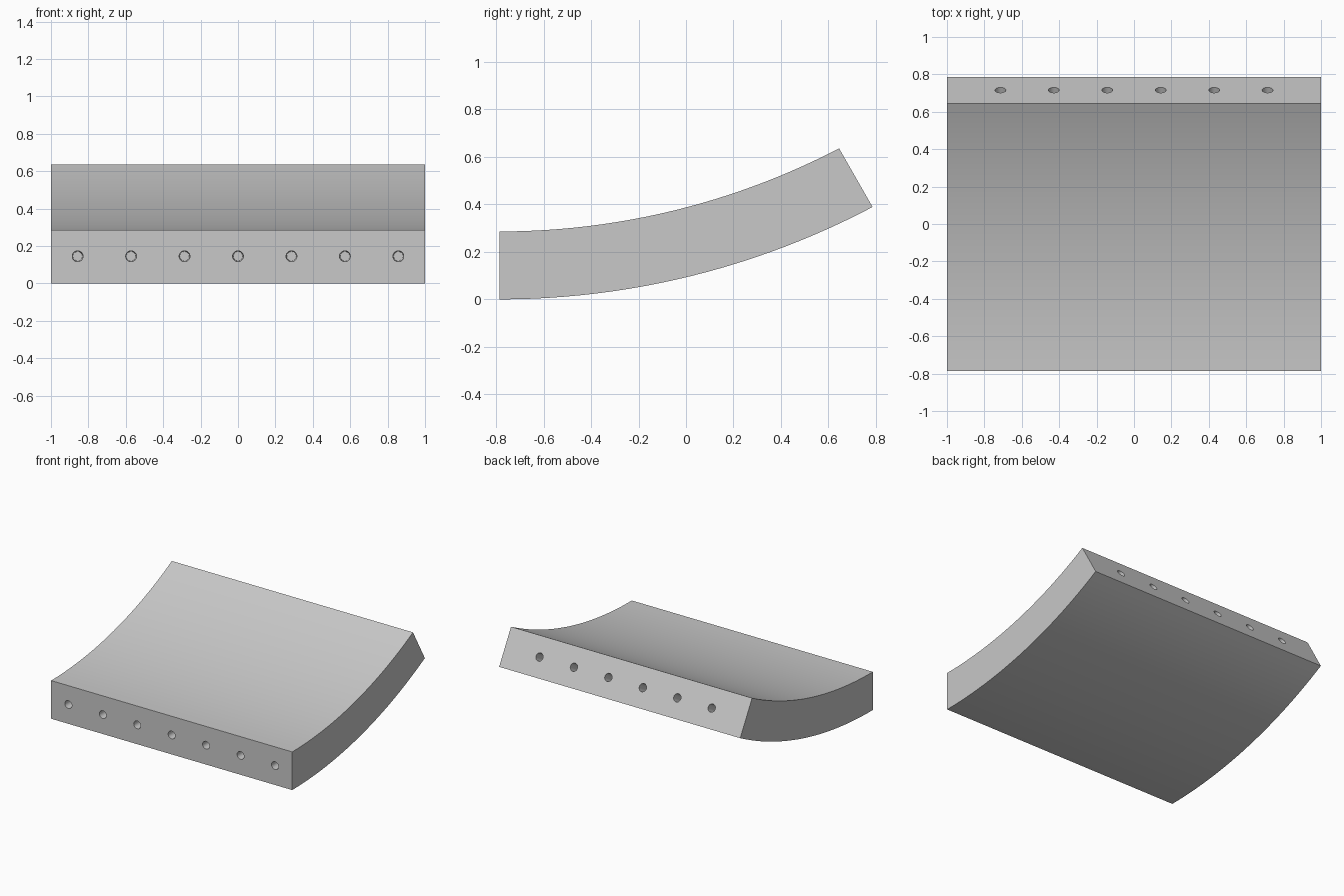
import bpy
import bmesh
import math
from mathutils import Vector, Matrix

cube = bpy.data.objects.get("Cube")
if cube:
    bpy.data.objects.remove(cube, do_unlink=True)

grey = bpy.data.materials.new("light_grey")
grey.use_nodes = True
grey.diffuse_color = (0.58, 0.58, 0.58, 1)
grey.node_tree.nodes["Principled BSDF"].inputs["Base Color"].default_value = (0.58, 0.58, 0.58, 1)

FRONT_Y = -0.786
STEPS = 24


def make_object(name, bm):
    bmesh.ops.recalc_face_normals(bm, faces=bm.faces)
    mesh = bpy.data.meshes.new(name)
    bm.to_mesh(mesh)
    bm.free()
    mesh.materials.append(grey)
    obj = bpy.data.objects.new(name, mesh)
    bpy.context.collection.objects.link(obj)
    return obj


def arc(run, rise, base):
    """Arc leaving the front face level and ending run further back, rise higher."""
    radius = (run ** 2 + rise ** 2) / (2 * rise)
    sweep = math.asin(run / radius)
    return [(FRONT_Y + radius * math.sin(sweep * i / STEPS),
             base + radius * (1 - math.cos(sweep * i / STEPS))) for i in range(STEPS + 1)]


# Curved slab: side profile swept across the width
lower = arc(1.572, 0.389, 0)
upper = arc(1.431, 0.35, 0.286)
bm = bmesh.new()
profile = bm.faces.new([bm.verts.new((-1, y, z)) for y, z in lower + upper[::-1]])
swept = bmesh.ops.extrude_face_region(bm, geom=[profile])
bmesh.ops.translate(bm, vec=(2, 0, 0),
                    verts=[v for v in swept["geom"] if isinstance(v, bmesh.types.BMVert)])
slab = make_object("curved_slab", bm)


# Tapered pin sockets along both end faces
def add_sockets(bm, count, y, z, outward):
    turn = outward.to_track_quat('Z', 'Y').to_matrix().to_4x4()
    for i in range(count):
        x = (i - (count - 1) / 2) * 2 / 7
        place = Matrix.Translation((x, y, z)) @ turn
        bmesh.ops.create_cone(bm, cap_ends=True, segments=32, radius1=0.025,
                              radius2=0.033, depth=0.3, matrix=place)


bm = bmesh.new()
add_sockets(bm, 7, FRONT_Y, 0.145, Vector((0, -1, 0)))
tilt = math.radians(30)
add_sockets(bm, 6, 0.716, 0.512, Vector((0, math.cos(tilt), math.sin(tilt))))
cutter = make_object("socket_cutter", bm)
cutter.hide_render = True

cut = slab.modifiers.new("sockets", 'BOOLEAN')
cut.operation = 'DIFFERENCE'
cut.solver = 'EXACT'
cut.object = cutter

bpy.ops.object.select_all(action='DESELECT')
slab.select_set(True)
bpy.context.view_layer.objects.active = slab
bpy.ops.object.modifier_apply(modifier=cut.name)
bpy.data.objects.remove(cutter, do_unlink=True)
bpy.ops.object.shade_smooth_by_angle(angle=math.radians(30))
